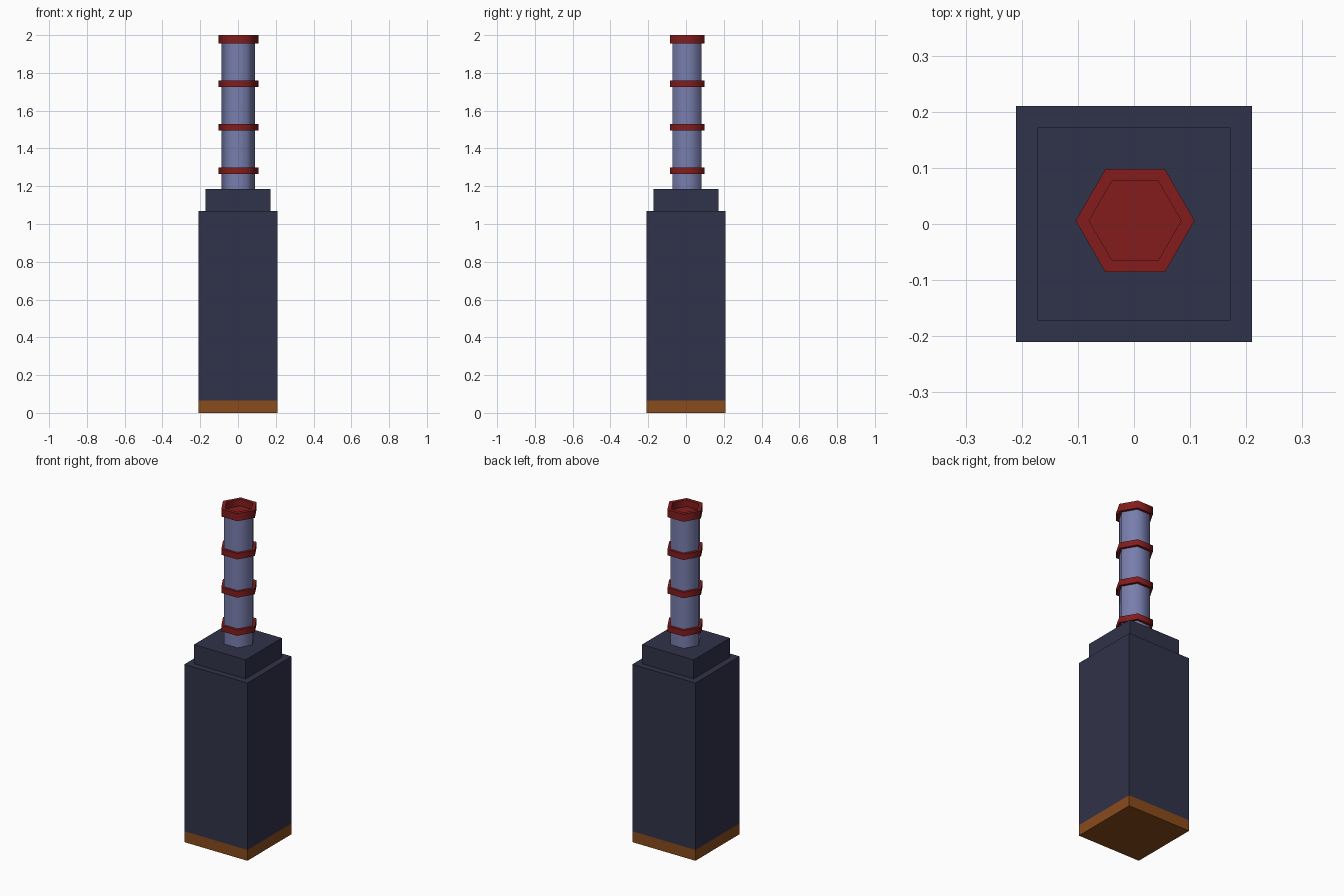
import bpy, bmesh
from math import radians, cos, sin, pi

if "Cube" in bpy.data.objects:
    bpy.data.objects.remove(bpy.data.objects["Cube"])

CX, CY = 0.002, 0.006   # axis of the hexagonal pipe


def material(name, rgb):
    m = bpy.data.materials.new(name)
    m.diffuse_color = (*rgb, 1)
    m.use_nodes = True
    m.node_tree.nodes["Principled BSDF"].inputs["Base Color"].default_value = m.diffuse_color
    return m


NAVY = material("navy", (0.03, 0.033, 0.068))
BROWN = material("brown", (0.25, 0.07, 0.011))
BLUE = material("slate_blue", (0.19, 0.21, 0.42))
RED = material("red", (0.23, 0.012, 0.012))


def box(name, half, z0, z1, mat):
    bpy.ops.mesh.primitive_cube_add(size=1, location=(0, 0, (z0 + z1) / 2))
    o = bpy.context.object
    o.name = name
    o.scale = (2 * half, 2 * half, z1 - z0)
    bpy.ops.object.transform_apply(location=False, rotation=False, scale=True)
    o.data.materials.append(mat)


def hex_lathe(name, profile, mat, closed=False):
    """Sweep (radius, z) points round six corners; open ends are capped."""
    bm = bmesh.new()
    rings = [[bm.verts.new((CX + r * cos(k * pi / 3), CY + r * sin(k * pi / 3), z))
              for k in range(6)] for r, z in profile]
    pairs = list(zip(rings, rings[1:]))
    if closed:
        pairs.append((rings[-1], rings[0]))
    else:
        bm.faces.new(rings[0])
        bm.faces.new(rings[-1])
    for a, b in pairs:
        for k in range(6):
            j = (k + 1) % 6
            bm.faces.new((a[k], a[j], b[j], b[k]))
    bmesh.ops.recalc_face_normals(bm, faces=bm.faces)
    me = bpy.data.meshes.new(name)
    bm.to_mesh(me)
    bm.free()
    me.materials.append(mat)
    o = bpy.data.objects.new(name, me)
    bpy.context.collection.objects.link(o)
    # soft shading round the pipe, crisp rims
    bpy.ops.object.select_all(action='DESELECT')
    o.select_set(True)
    bpy.context.view_layer.objects.active = o
    bpy.ops.object.shade_smooth_by_angle(angle=radians(65))


# Square pedestal
box("base_plate", 0.21, 0.0, 0.065, BROWN)
box("body", 0.21, 0.065, 1.07, NAVY)
box("shoulder", 0.172, 1.07, 1.185, NAVY)

# Hexagonal pipe
hex_lathe("pipe", [(0.089, 1.185), (0.089, 1.957)], BLUE)

# Evenly spaced collars
for i in range(3):
    z = 1.265 + 0.23 * i
    hex_lathe(f"collar_{i + 1}", [(0.089, z), (0.106, z), (0.106, z + 0.035),
                                  (0.089, z + 0.035)], RED, closed=True)

# Recessed cap at the mouth
hex_lathe("mouth_cap", [(0.089, 1.955), (0.106, 1.955), (0.106, 2.0),
                        (0.082, 2.0), (0.082, 1.96)], RED)
